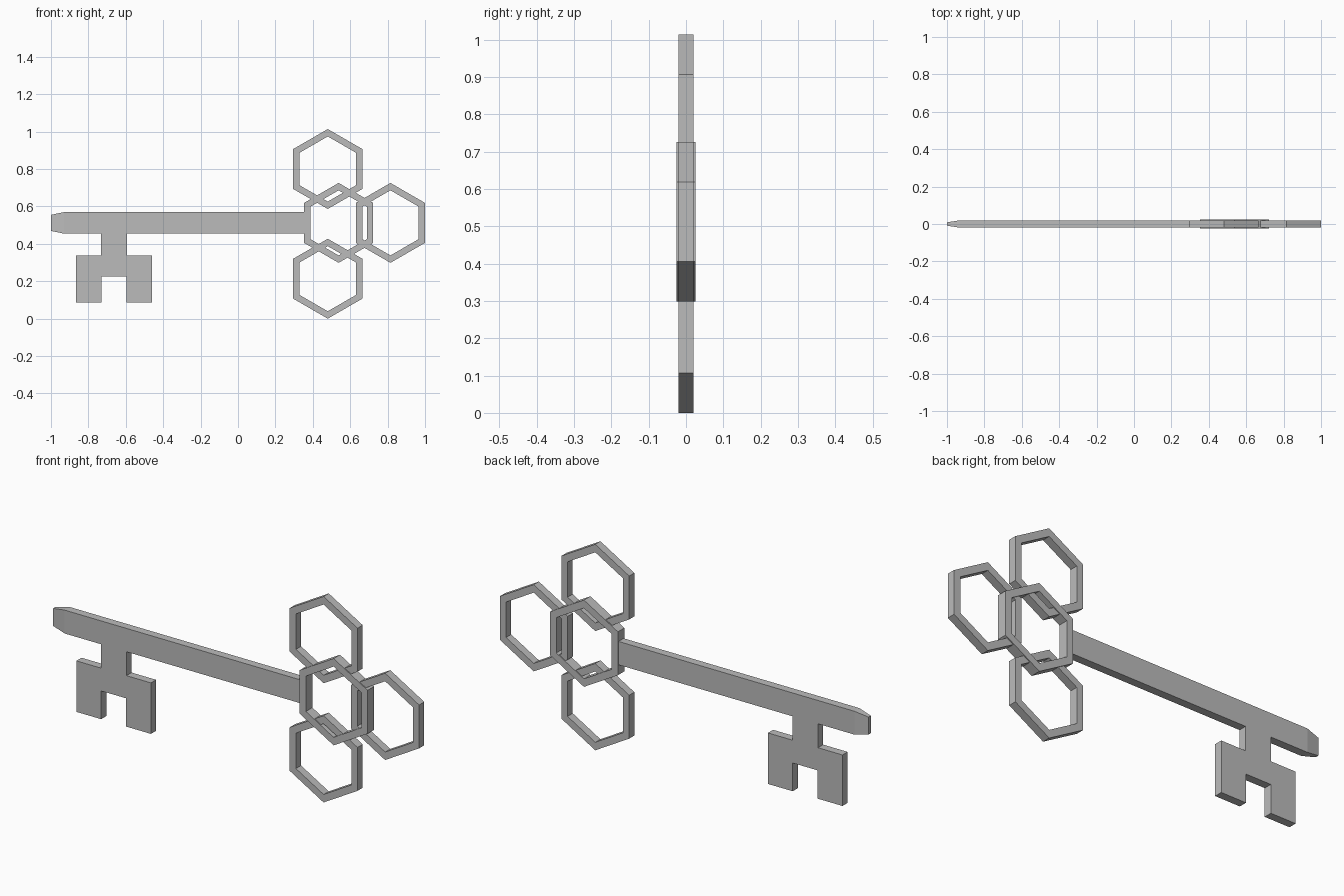
import bpy, bmesh
from math import sin, cos, pi

if "Cube" in bpy.data.objects:
    bpy.data.objects.remove(bpy.data.objects["Cube"], do_unlink=True)

GREY = (0.5, 0.5, 0.5, 1)
metal = bpy.data.materials.new("grey metal")
metal.use_nodes = True
metal.diffuse_color = GREY
metal.node_tree.nodes["Principled BSDF"].inputs["Base Color"].default_value = GREY

AXIS_Z = 0.512   # height of the shaft's centre line
HALF = 0.02      # half thickness of the key


def finish(name, bm):
    bmesh.ops.recalc_face_normals(bm, faces=bm.faces)
    mesh = bpy.data.meshes.new(name)
    bm.to_mesh(mesh)
    bm.free()
    mesh.materials.append(metal)
    obj = bpy.data.objects.new(name, mesh)
    bpy.context.collection.objects.link(obj)
    return obj


def hex_ring(name, x, z, half, outer=0.2135, inner=0.174):
    """Upright hexagonal ring with a square cross-section."""
    bm = bmesh.new()
    loops = []
    for i in range(6):
        a = pi / 2 + i * pi / 3
        loops.append([bm.verts.new((x + r * cos(a), y, z + r * sin(a)))
                      for r, y in ((outer, -half), (outer, half), (inner, half), (inner, -half))])
    for i in range(6):
        p, q = loops[i], loops[(i + 1) % 6]
        for j in range(4):
            k = (j + 1) % 4
            bm.faces.new((p[j], p[k], q[k], q[j]))
    return finish(name, bm)


# Bow: a thicker middle ring linked to three outer rings
hex_ring("bow_middle_ring", 0.538, AXIS_Z, 0.025)
hex_ring("bow_upper_ring", 0.48, 0.80, HALF)
hex_ring("bow_lower_ring", 0.48, 0.2135, HALF)
hex_ring("bow_end_ring", 0.815, AXIS_Z, HALF)

# Shaft: rectangular sections, narrowing at the tip
bm = bmesh.new()
sections = []
for x, hy, hz in ((-1, 0.009, 0.043), (-0.93, HALF, 0.0575), (0.37, HALF, 0.0575)):
    sections.append([bm.verts.new((x, sy * hy, AXIS_Z + sz * hz))
                     for sy, sz in ((-1, -1), (1, -1), (1, 1), (-1, 1))])
for p, q in zip(sections, sections[1:]):
    for j in range(4):
        k = (j + 1) % 4
        bm.faces.new((p[j], p[k], q[k], q[j]))
bm.faces.new(sections[0])
bm.faces.new(sections[-1])
finish("shaft", bm)

# Bit: half outline mirrored about the stem, then extruded
BIT_X = -0.663
half_outline = [(0.07, 0.455), (0.07, 0.337), (0.203, 0.337),
                (0.203, 0.086), (0.068, 0.086), (0.068, 0.225)]
outline = half_outline + [(-x, z) for x, z in reversed(half_outline)]
bm = bmesh.new()
face = bm.faces.new([bm.verts.new((BIT_X + x, -HALF, z)) for x, z in outline])
out = bmesh.ops.extrude_face_region(bm, geom=[face], use_keep_orig=True)
moved = [v for v in out["geom"] if isinstance(v, bmesh.types.BMVert)]
bmesh.ops.translate(bm, verts=moved, vec=(0, 2 * HALF, 0))
finish("bit", bm)
